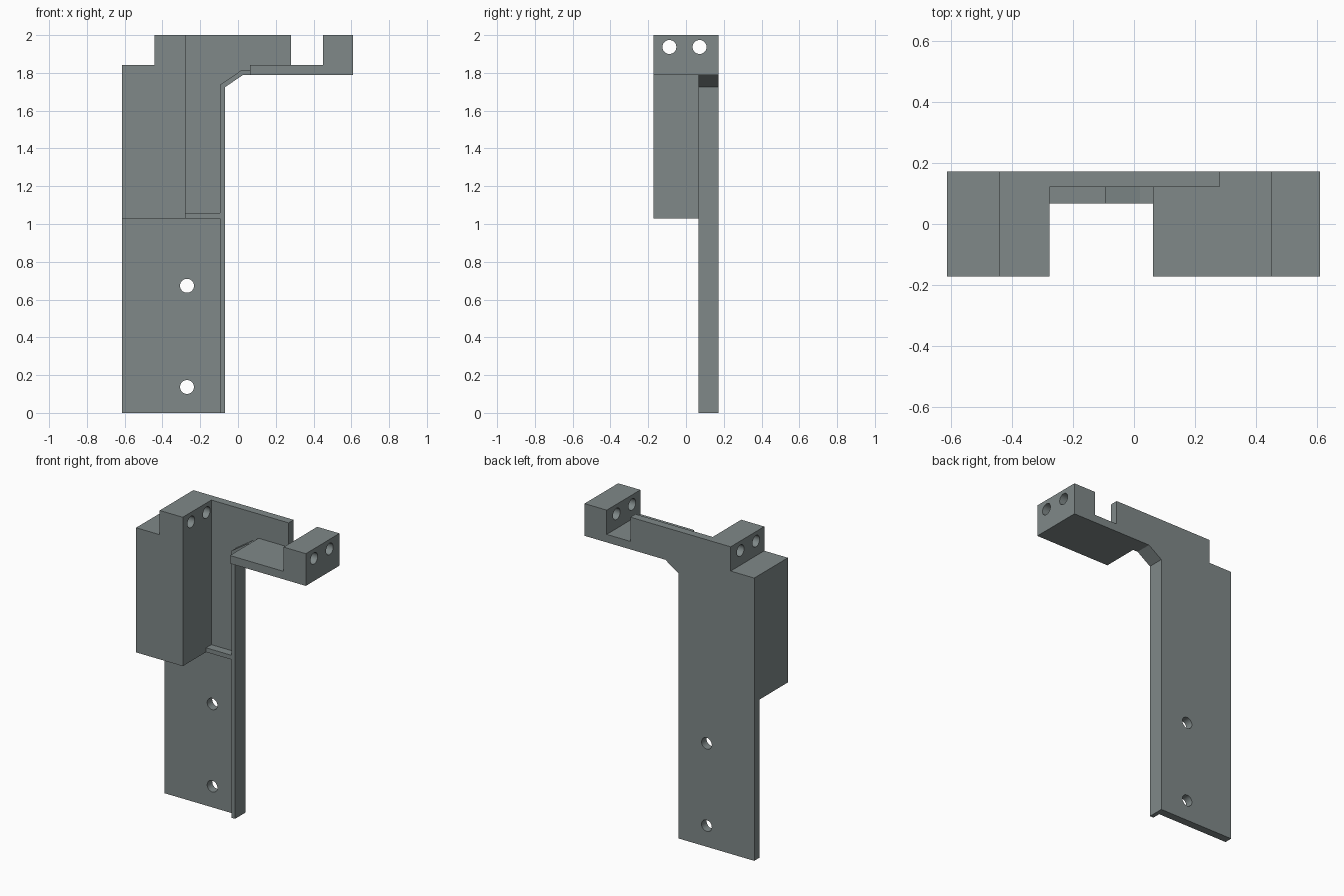
import bpy, bmesh, math
from mathutils import Matrix

if "Cube" in bpy.data.objects:
    bpy.data.objects.remove(bpy.data.objects["Cube"])

BACK, WALL, LIP, FRONT = 0.173, 0.121, 0.067, -0.173

gray = bpy.data.materials.new("slate gray")
gray.diffuse_color = (0.215, 0.25, 0.25, 1)
gray.use_nodes = True
gray.node_tree.nodes["Principled BSDF"].inputs["Base Color"].default_value = gray.diffuse_color


def prism(name, outline, y0, y1):
    """Extrude an (x, z) outline from y0 to y1."""
    bm = bmesh.new()
    face = bm.faces.new([bm.verts.new((x, y0, z)) for x, z in outline])
    ext = bmesh.ops.extrude_face_region(bm, geom=[face])
    moved = [v for v in ext["geom"] if isinstance(v, bmesh.types.BMVert)]
    bmesh.ops.translate(bm, verts=moved, vec=(0, y1 - y0, 0))
    bmesh.ops.recalc_face_normals(bm, faces=bm.faces)
    return finish(name, bm)


def hole(name, loc, axis, length):
    bm = bmesh.new()
    bmesh.ops.create_cone(bm, cap_ends=True, segments=32, radius1=0.037,
                          radius2=0.037, depth=length)
    bm.transform(Matrix.Translation(loc) @ Matrix.Rotation(math.pi / 2, 4, axis))
    return finish(name, bm)


def finish(name, bm):
    mesh = bpy.data.meshes.new(name)
    bm.to_mesh(mesh)
    bm.free()
    mesh.materials.append(gray)
    obj = bpy.data.objects.new(name, mesh)
    bpy.context.collection.objects.link(obj)
    return obj


def combine(target, other, operation):
    mod = target.modifiers.new(other.name, 'BOOLEAN')
    mod.operation, mod.solver, mod.object = operation, 'EXACT', other
    bpy.context.view_layer.objects.active = target
    bpy.ops.object.modifier_apply(modifier=mod.name)
    bpy.data.objects.remove(other)


# Back plate with the full silhouette
bracket = prism("bracket", [
    (-.613, 0), (-.068, 0), (-.068, 1.725), (.028, 1.79), (.61, 1.79), (.61, 2),
    (.45, 2), (.45, 1.842), (.28, 1.842), (.28, 2), (-.443, 2), (-.443, 1.842),
    (-.613, 1.842)], WALL, BACK)

# Stepped left block
left_block = prism("left_block", [
    (-.613, 1.03), (-.277, 1.03), (-.277, 2), (-.443, 2), (-.443, 1.842),
    (-.613, 1.842)], FRONT, WALL)

# Right shelf with raised end block
right_arm = prism("right_arm", [
    (.063, 1.79), (.61, 1.79), (.61, 2), (.45, 2), (.45, 1.842), (.063, 1.842)],
    FRONT, WALL)

# Stiffening lip along the edge, with the small ledge joining the left block
edge_lip = prism("edge_lip", [
    (-.095, 0), (-.068, 0), (-.068, 1.725), (.028, 1.79), (.063, 1.79),
    (.063, 1.815), (.02, 1.815), (-.095, 1.738), (-.095, 1.058), (-.277, 1.058),
    (-.277, 1.03), (-.095, 1.03)], LIP, WALL)

for part in (left_block, right_arm, edge_lip):
    combine(bracket, part, 'UNION')

# Mounting holes in the plate, and cross holes through both end blocks
for z in (.137, .673):
    combine(bracket, hole("plate_hole", (-.27, .15, z), 'X', .3), 'DIFFERENCE')
for y in (-.088, .072):
    for x in (-.36, .53):
        combine(bracket, hole("cross_hole", (x, y, 1.937), 'Y', .3), 'DIFFERENCE')

# Merge flat regions and keep crisp edges
bm = bmesh.new()
bm.from_mesh(bracket.data)
bmesh.ops.remove_doubles(bm, verts=bm.verts, dist=1e-4)
bmesh.ops.dissolve_limit(bm, angle_limit=0.01, verts=bm.verts, edges=bm.edges)
bm.to_mesh(bracket.data)
bm.free()
bracket.select_set(True)
bpy.context.view_layer.objects.active = bracket
bpy.ops.object.shade_smooth_by_angle(angle=math.radians(30))
